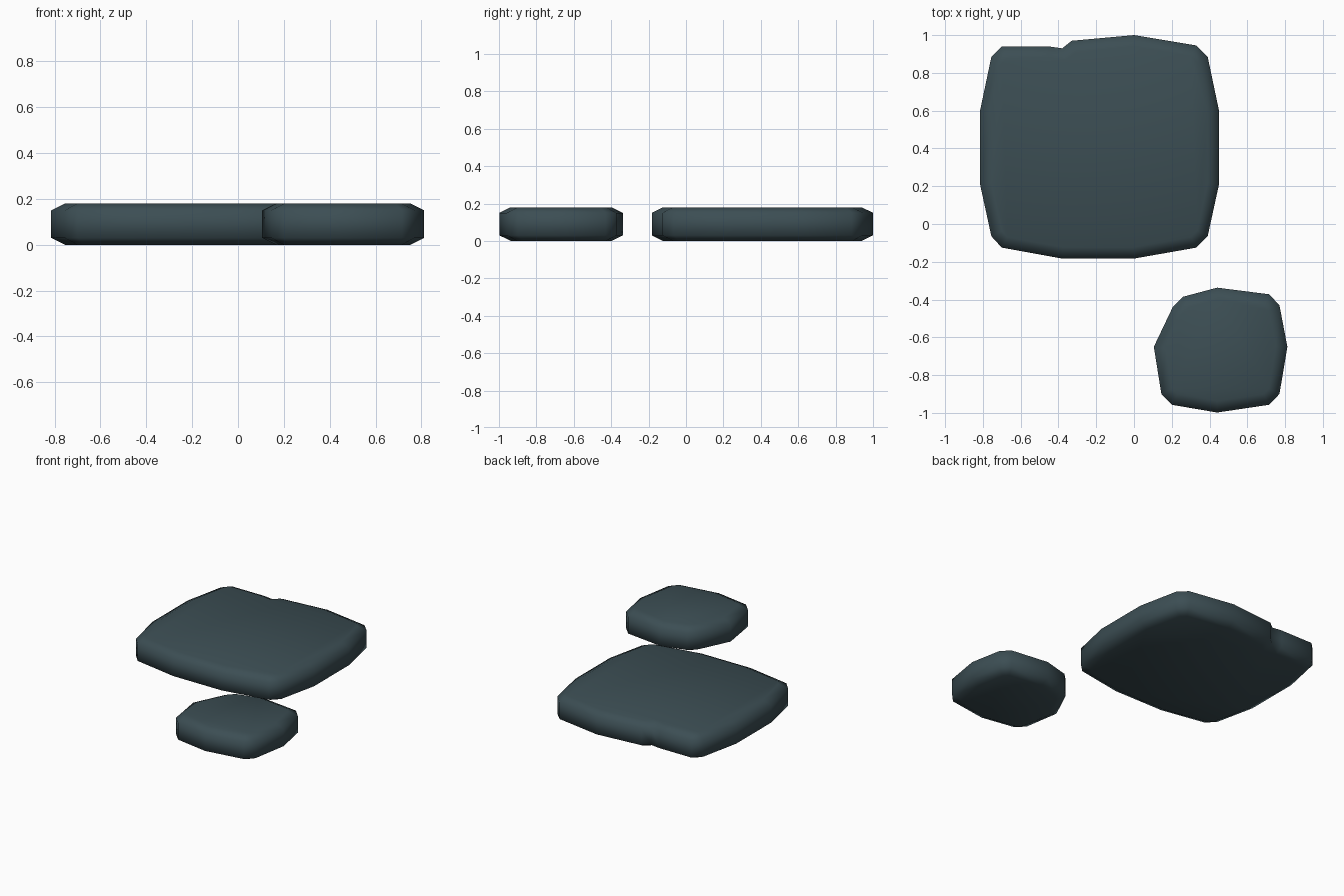
import bpy, bmesh
from mathutils import Vector

if "Cube" in bpy.data.objects:
    bpy.data.objects.remove(bpy.data.objects["Cube"])

slate = bpy.data.materials.new("dark slate")
slate.diffuse_color = (0.045, 0.076, 0.088, 1)
slate.use_nodes = True
slate.node_tree.nodes["Principled BSDF"].inputs["Base Color"].default_value = slate.diffuse_color


def inset(points, d):
    """Move a clockwise outline inwards by d."""
    out = []
    n = len(points)
    for i, p in enumerate(points):
        p = Vector(p)
        a = (p - Vector(points[i - 1])).normalized()
        b = (Vector(points[(i + 1) % n]) - p).normalized()
        na, nb = Vector((a.y, -a.x)), Vector((b.y, -b.x))
        m = (na + nb).normalized()
        out.append(p + m * d / max(m.dot(na), 0.6))
    return out


def stone(name, outline):
    """Slab with softened upper and lower rims."""
    bm = bmesh.new()
    rings = []
    for z, d in ((0, 0.06), (0.03, 0), (0.15, 0), (0.18, 0.06)):
        rings.append([bm.verts.new((p[0], p[1], z)) for p in inset(outline, d)])
    n = len(outline)
    for lo, hi in zip(rings, rings[1:]):
        for i in range(n):
            j = (i + 1) % n
            bm.faces.new((lo[i], lo[j], hi[j], hi[i]))
    bm.faces.new(rings[0])
    bm.faces.new(rings[-1])
    bmesh.ops.recalc_face_normals(bm, faces=bm.faces)
    for f in bm.faces:
        f.smooth = True
    me = bpy.data.meshes.new(name)
    bm.to_mesh(me)
    bm.free()
    me.materials.append(slate)
    bpy.context.collection.objects.link(bpy.data.objects.new(name, me))


# Large stone with a notch in its back edge
stone("large_stone", [
    (-0.70, 0.94), (-0.45, 0.94), (-0.38, 0.93), (-0.33, 0.97), (0, 1.0),
    (0.33, 0.945), (0.39, 0.885), (0.45, 0.60), (0.45, 0.21), (0.39, -0.065),
    (0.33, -0.125), (0, -0.183), (-0.38, -0.183), (-0.70, -0.125),
    (-0.755, -0.065), (-0.815, 0.21), (-0.815, 0.60), (-0.755, 0.885)])

# Small stone
stone("small_stone", [
    (0.26, -0.385), (0.44, -0.337), (0.715, -0.372), (0.77, -0.43),
    (0.812, -0.65), (0.77, -0.90), (0.715, -0.957), (0.44, -0.998),
    (0.20, -0.957), (0.145, -0.90), (0.105, -0.65), (0.205, -0.44)])
